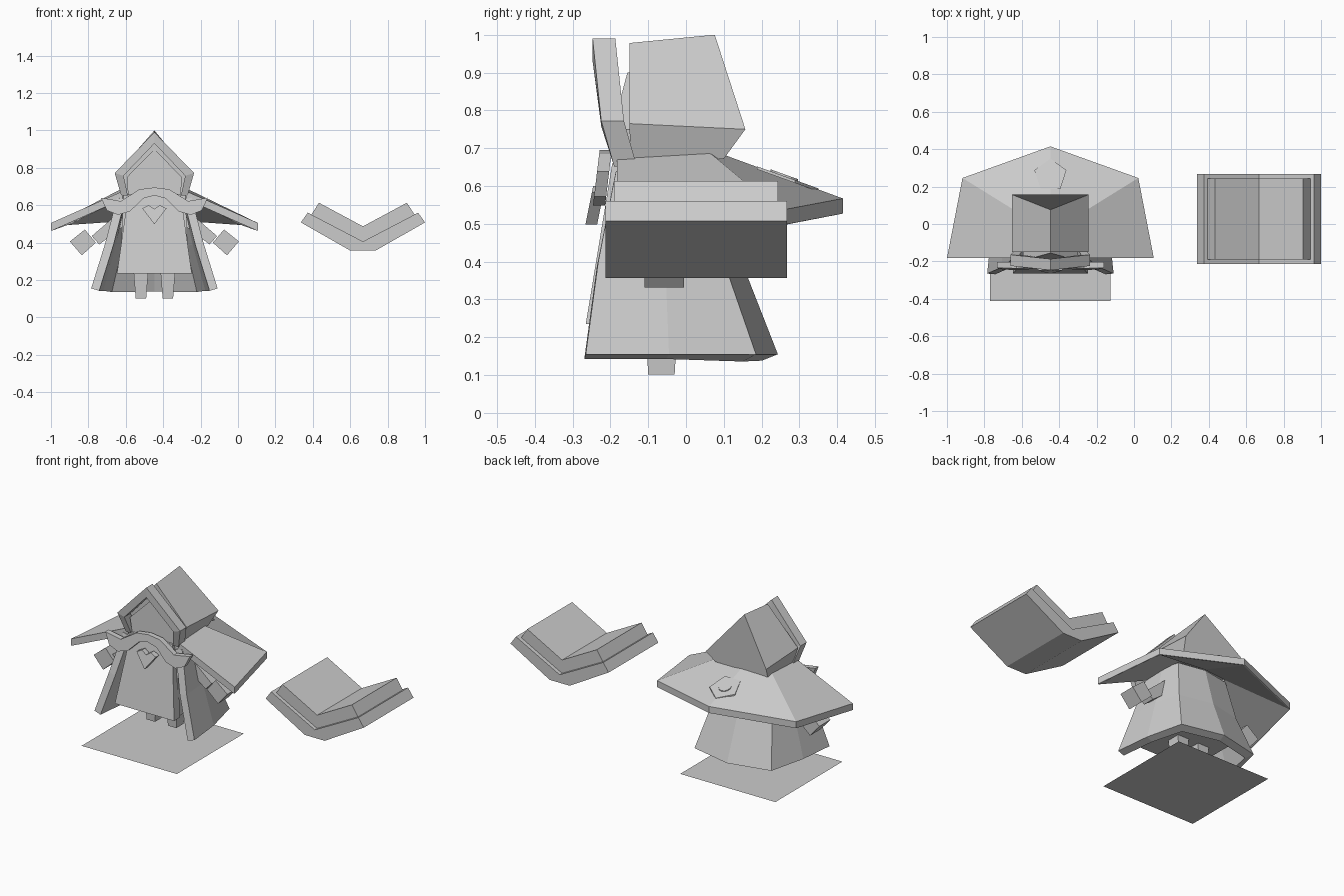
import bpy, bmesh, math
from mathutils import Vector

if "Cube" in bpy.data.objects:
    bpy.data.objects.remove(bpy.data.objects["Cube"])

CX = -0.447  # figure centre line
BX = 0.668   # book centre line

stone = bpy.data.materials.new("plain_grey")
stone.diffuse_color = (0.6, 0.6, 0.6, 1)
stone.use_nodes = True
stone.node_tree.nodes["Principled BSDF"].inputs["Base Color"].default_value = stone.diffuse_color


def make(name, verts, faces, x=CX, fix=True, inset=None, solid=0):
    """Flat shaded mesh, with optional recessed panel and shell thickness."""
    bm = bmesh.new()
    vs = [bm.verts.new(v) for v in verts]
    for f in faces:
        bm.faces.new([vs[i] for i in f])
    if fix:
        bmesh.ops.recalc_face_normals(bm, faces=bm.faces[:])
    if inset:
        bmesh.ops.inset_region(bm, faces=bm.faces[:], thickness=inset[0],
                               depth=inset[1], use_boundary=True, use_even_offset=True)
    me = bpy.data.meshes.new(name)
    bm.to_mesh(me)
    bm.free()
    me.materials.append(stone)
    ob = bpy.data.objects.new(name, me)
    ob.location.x = x
    bpy.context.collection.objects.link(ob)
    if solid:
        m = ob.modifiers.new("thickness", 'SOLIDIFY')
        m.thickness, m.offset, m.use_even_offset = solid, -1, True
    return ob


def loft(name, rings, x=CX, closed=False):
    """Skin closed rings; cap the ends, or join last ring to first."""
    n, k = len(rings[0]), len(rings)
    verts = [v for r in rings for v in r]
    faces = []
    for r in range(k if closed else k - 1):
        a, b = r * n, (r + 1) % k * n
        faces += [(a + i, a + (i + 1) % n, b + (i + 1) % n, b + i) for i in range(n)]
    if not closed:
        faces += [tuple(range(n)), tuple(range((k - 1) * n, k * n))]
    return make(name, verts, faces, x)


def mirror(half):
    """Right half (first to last point on the axis) -> whole left-to-right row."""
    return [(-p[0], *p[1:]) for p in half] + [p for p in reversed(half) if p[0] != 0]


def shell(name, halves, thick, inset=None):
    """Open wrap from lower row to upper row, open at the front."""
    rows = [mirror(h) for h in halves]
    n = len(rows[0])
    faces = [((r + 1) * n + i, (r + 1) * n + i + 1, r * n + i + 1, r * n + i)
             for r in range(len(rows) - 1) for i in range(n - 1)]
    return make(name, [v for r in rows for v in r], faces, fix=False, inset=inset, solid=thick)


def prism(name, prof, y0, y1, x=CX, lean=0.0):
    """Extrude an x-z profile along y; lean moves y with height."""
    z0 = min(p[1] for p in prof)
    return loft(name, [[(px, y + lean * (pz - z0), pz) for px, pz in prof]
                       for y in (y0, y1)], x)


def rect(cx, hx, y0, y1, z):
    return [(cx - hx, y0, z), (cx + hx, y0, z), (cx + hx, y1, z), (cx - hx, y1, z)]


# ground plate
make("ground_plate", rect(0, 0.322, -0.412, 0.235, 0), [(0, 1, 2, 3)], fix=False)

# robe, open at the front
shell("robe", [
    [(0.338, -0.265, 0.155), (0.315, -0.045, 0.155), (0.26, 0.185, 0.155), (0, 0.243, 0.155)],
    [(0.262, -0.232, 0.40), (0.248, -0.055, 0.40), (0.205, 0.10, 0.40), (0, 0.147, 0.40)],
    [(0.20, -0.185, 0.64), (0.195, -0.06, 0.64), (0.17, 0.05, 0.64), (0, 0.08, 0.64)],
], 0.045)

# body inside the robe
loft("body", [mirror([(0.185, -0.21, 0.235), (0.185, 0.08, 0.235), (0, 0.14, 0.235)]),
              mirror([(0.165, -0.175, 0.66), (0.14, 0.03, 0.66), (0, 0.05, 0.66)])])

# long beard hanging in front
loft("beard", [[(-0.2, -0.265, 0.235), (0.2, -0.265, 0.235), (0.2, -0.205, 0.235), (-0.2, -0.205, 0.235)],
               [(-0.14, -0.195, 0.66), (0.14, -0.195, 0.66), (0.14, -0.16, 0.66), (-0.14, -0.16, 0.66)]])

# feet, arms and hands
for s, side in ((-1, "left"), (1, "right")):
    loft(side + "_foot", [rect(s * 0.072, 0.028, -0.1, -0.03, 0.102),
                          rect(s * 0.072, 0.039, -0.107, -0.022, 0.24)])
    arm = [(0.335, 0.435), (0.19, 0.56), (0.15, 0.5), (0.295, 0.39)]
    hand = [(0.452, 0.406), (0.372, 0.47), (0.313, 0.40), (0.388, 0.332)]
    prism(side + "_arm", [(s * a, b) for a, b in arm], -0.095, -0.02)
    prism(side + "_hand", [(s * a, b) for a, b in hand], -0.11, -0.005)

# shoulder cape with recessed panel
shell("cape", [
    [(0.553, -0.183, 0.505), (0.47, 0.246, 0.535), (0, 0.415, 0.567)],
    [(0.17, -0.183, 0.675), (0.17, 0.06, 0.69), (0, 0.08, 0.69)],
], 0.04, inset=(0.045, -0.006))

# thin pentagon and round ornament on the back of the cape
def ornament(name, n, rad, lift):
    def ring(h):
        return [(rad * math.sin(2 * math.pi * i / n),
                 0.26 + rad * math.cos(2 * math.pi * i / n),
                 0.622 + h - 0.36 * rad * math.cos(2 * math.pi * i / n)) for i in range(n)]
    loft(name, [ring(lift - 0.008), ring(lift)])

ornament("back_pentagon", 5, 0.09, 0.004)
ornament("back_disc", 12, 0.036, 0.009)

# hood
loft("hood", [
    [(0, -0.15, 0.978), (0.205, -0.15, 0.765), (0.172, -0.145, 0.655),
     (-0.172, -0.145, 0.655), (-0.205, -0.15, 0.765)],
    [(0, 0.076, 1.0), (0.205, 0.157, 0.75), (0.175, 0.10, 0.672),
     (-0.175, 0.10, 0.672), (-0.205, 0.157, 0.75)],
])

# hood rim: band following the opening
def arch(half_eave, half_base, top, eave, dy):
    return [(-half_base, -0.19 + dy, 0.652), (-half_eave, -0.224 + dy, eave),
            (0, -0.247 + dy, top), (half_eave, -0.224 + dy, eave),
            (half_base, -0.19 + dy, 0.652)]

outer, inner = (0.212, 0.178, 0.99, 0.772), (0.165, 0.142, 0.93, 0.757)
rows = [arch(*outer, 0), arch(*outer, 0.06), arch(*inner, 0.06), arch(*inner, 0)]
loft("hood_rim", [[r[i] for r in rows] for i in range(5)])

# face with sloping forehead
loft("face", [
    [(0, -0.155, 0.9), (0.147, -0.195, 0.75), (0.14, -0.18, 0.64),
     (-0.14, -0.18, 0.64), (-0.147, -0.195, 0.75)],
    [(0, -0.13, 0.9), (0.147, -0.13, 0.75), (0.14, -0.13, 0.64),
     (-0.14, -0.13, 0.64), (-0.147, -0.13, 0.75)],
])

# moustache
upper = [(0.286, 0.64), (0.18, 0.622), (0.08, 0.685), (0, 0.695)]
lower = [(0.254, 0.572), (0.195, 0.548), (0.13, 0.567), (0.06, 0.636), (0, 0.652)]
prism("moustache", mirror(upper) + mirror(lower)[::-1], -0.246, -0.214, lean=0.12)

# diamond clasp leaning forward
prism("clasp", [(0, 0.498), (0.065, 0.583), (0.03, 0.60), (0, 0.58), (-0.03, 0.60), (-0.065, 0.583)],
      -0.266, -0.235, lean=0.2)

# open book: cover and pages
cover = mirror([(0.332, 0.508), (0.067, 0.357)]) + mirror([(0.295, 0.56), (0, 0.406)])[::-1]
prism("book_cover", cover, -0.213, 0.267, BX)
pages = mirror([(0.277, 0.548), (0, 0.402)]) + mirror([(0.235, 0.613), (0, 0.487)])[::-1]
prism("book_pages", pages, -0.19, 0.243, BX)
